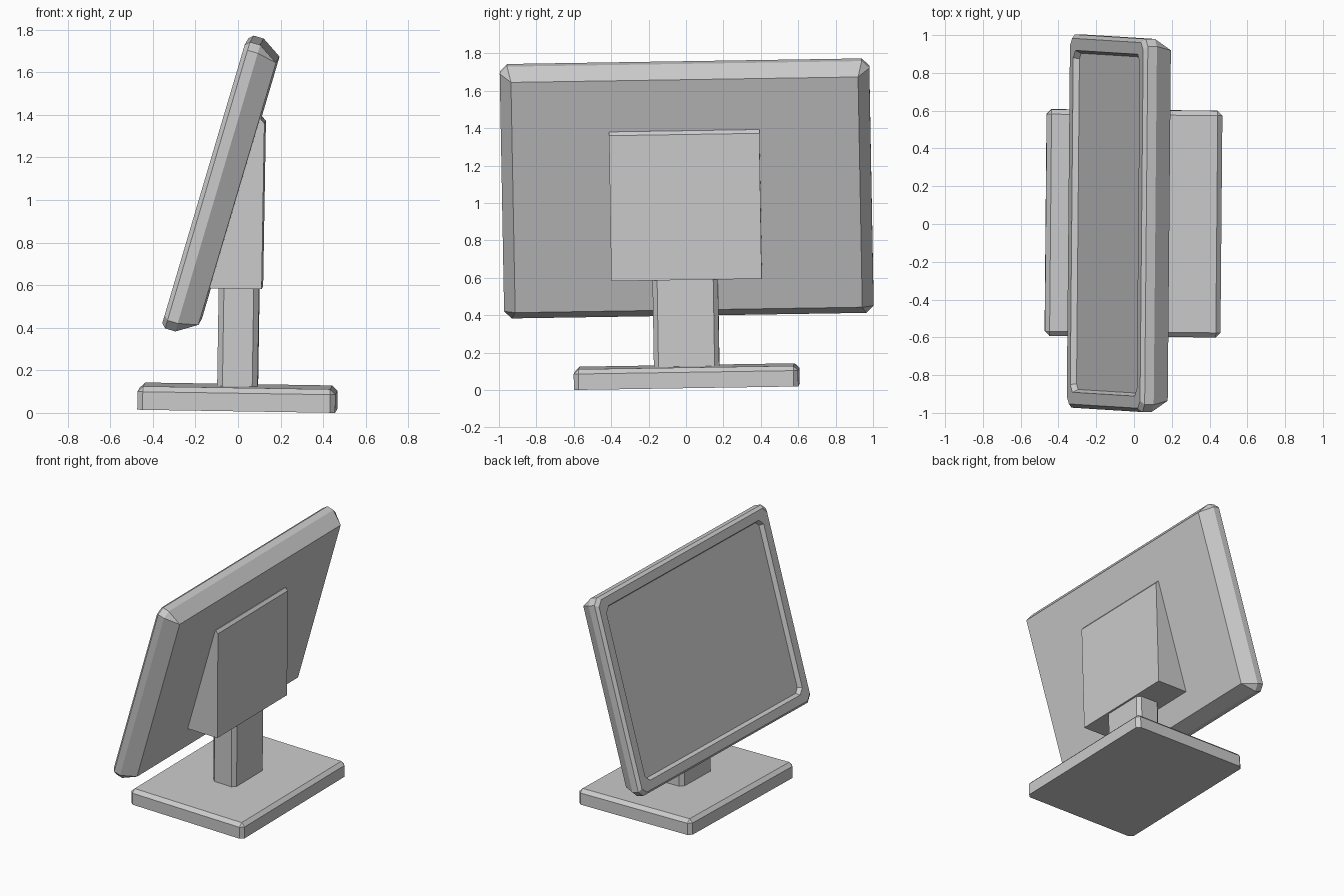
import bpy, bmesh
from math import radians
from mathutils import Matrix

if "Cube" in bpy.data.objects:
    bpy.data.objects.remove(bpy.data.objects["Cube"])

# The whole model leans very slightly about its middle
PIVOT = Matrix.Translation((0, 0, 1))
LEAN = (PIVOT @ Matrix.Rotation(radians(-0.5), 4, 'Z') @ Matrix.Rotation(radians(0.9), 4, 'Y')
        @ Matrix.Rotation(radians(0.9), 4, 'X') @ PIVOT.inverted())


def finish(name, bm, local=Matrix.Identity(4)):
    bmesh.ops.remove_doubles(bm, verts=bm.verts, dist=1e-5)
    bmesh.ops.recalc_face_normals(bm, faces=bm.faces)
    bm.transform(LEAN @ local)
    me = bpy.data.meshes.new(name)
    bm.to_mesh(me)
    bm.free()
    ob = bpy.data.objects.new(name, me)
    bpy.context.collection.objects.link(ob)
    return ob


def chamfer_box(name, center, size, width, keep):
    """Box with a one-segment chamfer on the edges chosen by keep(edge)."""
    bm = bmesh.new()
    bmesh.ops.create_cube(bm, size=1, matrix=Matrix.Diagonal((*size, 1)))
    edges = [e for e in bm.edges if keep(e)]
    bmesh.ops.bevel(bm, geom=edges, offset=width, segments=1, affect='EDGES', profile=0.5)
    return finish(name, bm, Matrix.Translation(center))


def upright(e):
    a, b = e.verts
    return abs(a.co.z - b.co.z) > 1e-4


def upright_or_top(e):
    return upright(e) or all(v.co.z > 0 for v in e.verts)


# Base plate and post
chamfer_box("base", (0.012, -0.011, 0.072), (0.93, 1.2, 0.11), 0.025, upright_or_top)
chamfer_box("post", (0.012, -0.010, 0.40), (0.19, 0.35, 0.64), 0.025, upright)

# Wedge-shaped mount behind the screen
bm = bmesh.new()
profile = [(0.121, 0.59), (0.122, 1.368), (0.105, 1.388), (0.07, 1.388), (-0.17, 0.59)]
face = bm.faces.new([bm.verts.new((x, -0.405, z)) for x, z in profile])
ext = bmesh.ops.extrude_face_region(bm, geom=[face], use_keep_orig=True)
bmesh.ops.translate(bm, vec=(0, 0.804, 0),
                    verts=[g for g in ext['geom'] if isinstance(g, bmesh.types.BMVert)])
finish("mount", bm)

# Screen housing: rings of (depth, half width, half height, corner cut)
RINGS = [(0.03, 0.890, 0.605, 0.03),
         (0.00, 0.905, 0.620, 0.04),
         (0.00, 0.968, 0.683, 0.04),
         (0.02, 0.988, 0.702, 0.04),
         (0.07, 0.988, 0.702, 0.04),
         (0.165, 0.928, 0.642, 0.0)]


def octagon(n, w, h, c):
    quarter = [(w, h - c), (w - c, h)]
    pts = quarter + [(-y, z) for y, z in reversed(quarter)]
    pts += [(-y, -z) for y, z in pts]
    return [(n, y, z) for y, z in pts]


bm = bmesh.new()
loops = [[bm.verts.new(p) for p in octagon(*r)] for r in RINGS]
for a, b in zip(loops, loops[1:]):
    for i in range(8):
        j = (i + 1) % 8
        bm.faces.new((a[i], a[j], b[j], b[i]))
bm.faces.new(loops[0])
bm.faces.new(loops[-1])
finish("screen_housing", bm, Matrix.Translation((-0.155, 0.004, 1.088))
       @ Matrix.Rotation(radians(15.6), 4, 'Y'))
